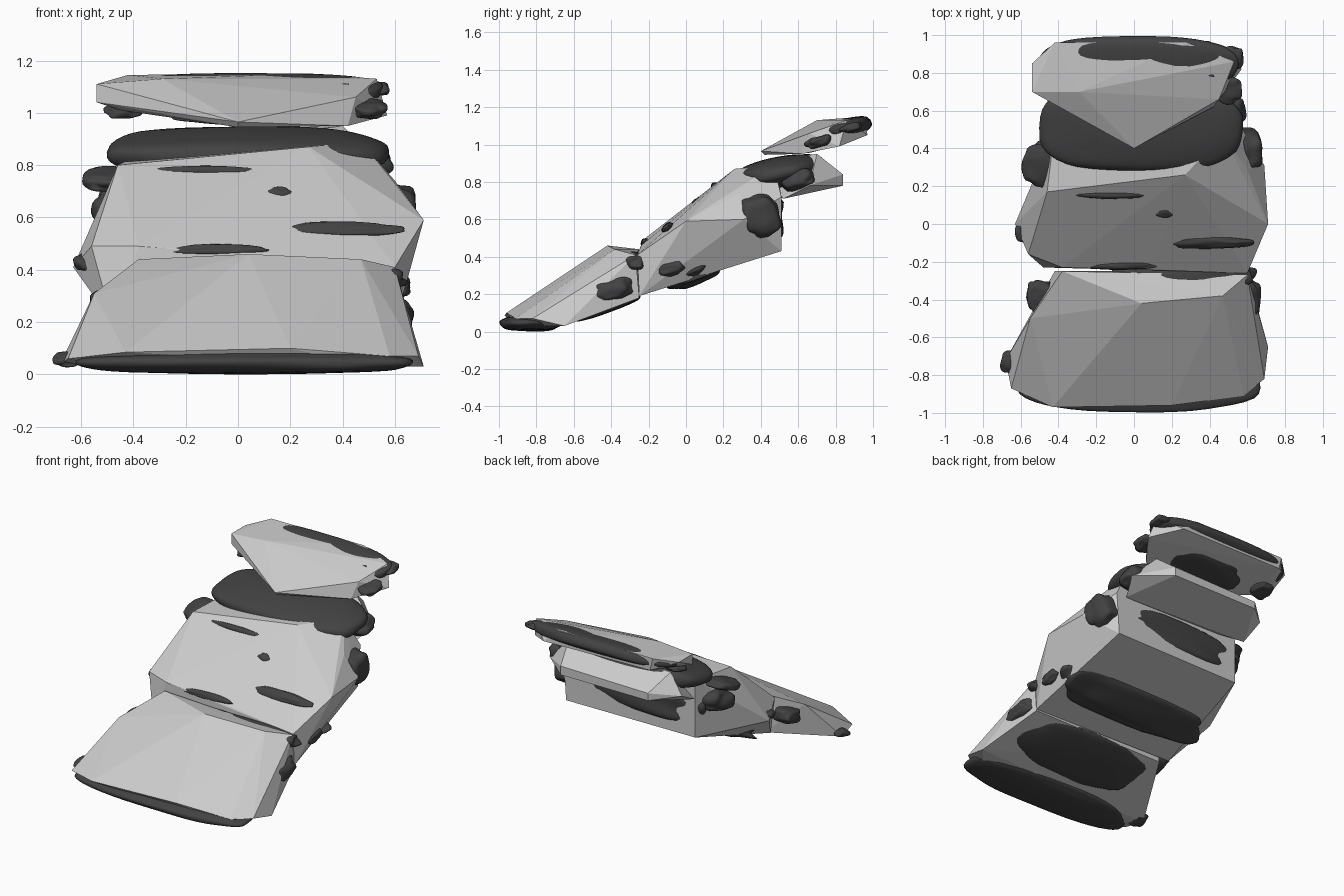
import bpy, bmesh, math
from mathutils import Vector, Matrix, noise

dark = bpy.data.materials.new("dark_stone")
dark.diffuse_color = (0.055, 0.055, 0.055, 1)


def finish(name, bm, mat=None):
    me = bpy.data.meshes.new(name)
    bm.to_mesh(me)
    bm.free()
    ob = bpy.data.objects.new(name, me)
    bpy.context.collection.objects.link(ob)
    if mat:
        me.materials.append(mat)
    return ob


def slab(name, pts):
    """Faceted slab: the convex hull of a few corner points."""
    bm = bmesh.new()
    for p in pts:
        bm.verts.new(p)
    res = bmesh.ops.convex_hull(bm, input=bm.verts[:])
    junk = {g for g in res["geom_interior"] + res["geom_unused"]
            if isinstance(g, bmesh.types.BMVert)}
    bmesh.ops.delete(bm, geom=list(junk), context='VERTS')
    bmesh.ops.recalc_face_normals(bm, faces=bm.faces[:])
    return finish(name, bm)


def lump(name, c, r, tilt=0, power=0.75, rough=0.2):
    """Smooth weathered stone: a boxy, uneven ellipsoid tilted about x."""
    bm = bmesh.new()
    bmesh.ops.create_icosphere(bm, subdivisions=4, radius=1)
    rot = Matrix.Rotation(math.radians(tilt), 3, 'X')
    for v in bm.verts:
        n = 1 + rough * noise.noise(v.co * 1.6 + Vector(c) * 5)
        q = Vector([math.copysign(abs(a) ** power, a) * b * n for a, b in zip(v.co, r)])
        v.co = rot @ q + Vector(c)
    for f in bm.faces:
        f.smooth = True
    return finish(name, bm, dark)


# Faceted slabs, lowest to highest
slab("lower_slab", [
    (-.65, -.87, .06), (-.43, -.97, .085), (.2, -.96, .10), (.58, -.91, .07),
    (.69, -.82, .07), (.71, -.65, .03), (.60, -.27, .41), (.47, -.38, .44),
    (.04, -.42, .46), (-.38, -.25, .44), (-.55, -.50, .31), (-.68, -.72, .04),
    (-.42, -.25, .18), (.60, -.25, .18), (-.5, -.85, .03), (.5, -.9, .03)])
slab("middle_slab", [
    (-.46, .17, .80), (.27, .26, .87), (.47, .47, .89), (.60, .29, .74),
    (.71, 0, .59), (.60, -.26, .41), (.1, -.24, .46), (-.38, -.23, .49),
    (-.56, -.16, .49), (-.63, 0, .41), (-.42, .50, .82), (.57, .51, .72),
    (.69, .31, .60), (.55, .51, .43), (-.42, .50, .43), (.60, -.25, .19),
    (-.48, -.23, .20)])
slab("back_slab", [
    (-.45, .55, .72), (.50, .52, .71), (-.46, .70, .80), (.57, .66, .78),
    (-.30, .84, .78), (.36, .84, .78), (-.30, .84, .83), (.36, .84, .84),
    (-.36, .68, .93), (.40, .70, .95), (0, .40, .90), (0, .42, .76)])
slab("top_slab", [
    (-.54, .70, 1.04), (-.54, .70, 1.11), (-.54, .85, 1.11), (-.29, .70, 1.13),
    (0, .40, .965), (.45, .66, 1.06), (.42, .62, .95), (.53, .86, 1.13),
    (.57, .82, .99), (.28, .96, 1.15), (-.42, .96, 1.145), (-.40, .96, 1.06),
    (.40, .97, 1.05), (0, .42, .945), (-.45, .68, 1.01)])

# Broad dark beds showing between and beneath the slabs
lump("front_foot_bed", (.03, -.83, .045), (.64, .165, .043), 0, .75, .08)
lump("shoulder_bed", (.04, .51, .85), (.54, .235, .085), 10, .75, .06)
lump("summit_bed", (.03, .85, 1.085), (.54, .145, .052), 14, .75, .06)
lump("step_bed", (.26, -.27, .37), (.37, .075, .055), 0)
lump("waist_bed", (.05, .04, .30), (.58, .15, .05), 22)
lump("middle_back_bed", (.06, .41, .60), (.53, .115, .14), 0)
lump("lower_underside_bed", (.1, -.44, .14), (.5, .22, .045), 20)
lump("summit_underside", (.05, .72, 1.0), (.30, .12, .03), 14)

# Thin seams breaking through the middle slab's sloping face
for i, (c, rx, rs) in enumerate([
        ((-.13, .155, .775), .20, .022), ((.16, .06, .69), .06, .03),
        ((.39, -.10, .555), .24, .036), ((-.08, -.22, .475), .19, .024)]):
    lump(f"face_seam_{i}", c, (rx, rs, .022), 42, 1)

# Rounded knobs on the flanks
for i, (c, r) in enumerate([
        ((.58, -.40, .22), (.09, .12, .06)), ((-.50, -.38, .27), (.07, .09, .05)),
        ((-.65, -.73, .06), (.055, .06, .025)), ((.61, -.08, .34), (.05, .07, .04)),
        ((-.57, -.05, .43), (.055, .05, .03)), ((-.49, .31, .75), (.10, .11, .035)),
        ((-.44, .33, .64), (.11, .12, .07)), ((.58, .39, .62), (.10, .11, .12)),
        ((.44, .43, .87), (.07, .06, .018)), ((.50, .71, 1.015), (.07, .07, .03)),
        ((-.44, .74, 1.01), (.07, .07, .022)), ((.52, .88, 1.09), (.06, .06, .022)),
        ((.50, .60, .81), (.09, .09, .05))]):
    lump(f"flank_knob_{i}", c, r, 15)
